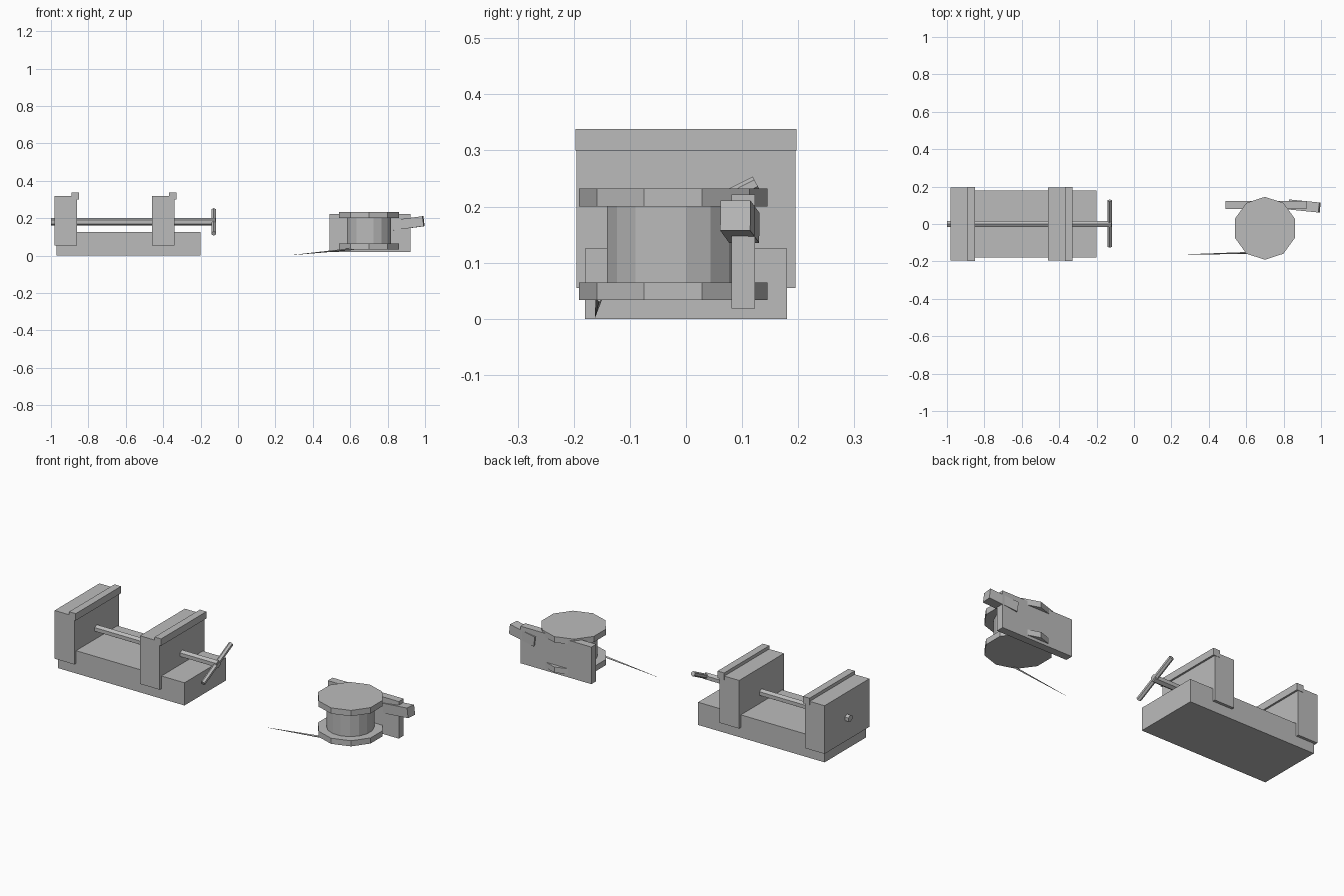
import bpy
import math
from mathutils import Vector

if "Cube" in bpy.data.objects:
    bpy.data.objects.remove(bpy.data.objects["Cube"], do_unlink=True)

# Single plain grey
GREY = (0.5, 0.5, 0.5, 1)
grey = bpy.data.materials.new("plain_grey")
grey.use_nodes = True
grey.diffuse_color = GREY
grey.node_tree.nodes["Principled BSDF"].inputs["Base Color"].default_value = GREY


def finish(name):
    ob = bpy.context.object
    ob.name = name
    ob.data.materials.append(grey)
    return ob


def box(name, lo, hi):
    lo, hi = Vector(lo), Vector(hi)
    bpy.ops.mesh.primitive_cube_add(size=1, location=(lo + hi) / 2)
    ob = finish(name)
    ob.scale = hi - lo
    return ob


def disc(name, radius, z0, z1, sides, turn=0):
    bpy.ops.mesh.primitive_cylinder_add(
        vertices=sides, radius=radius, depth=z1 - z0,
        location=(0.70, -0.023, (z0 + z1) / 2), rotation=(0, 0, turn))
    return finish(name)


def rod(name, start, end, r1, r2, sides, turn=0):
    start, end = Vector(start), Vector(end)
    bpy.ops.mesh.primitive_cone_add(
        vertices=sides, radius1=r1, radius2=r2, depth=(end - start).length,
        location=(start + end) / 2)
    ob = finish(name)
    ob.rotation_mode = 'QUATERNION'
    ob.rotation_quaternion = (end - start).to_track_quat('Z', 'Y')
    for v in ob.data.vertices:
        x, y = v.co.x, v.co.y
        v.co.x = x * math.cos(turn) - y * math.sin(turn)
        v.co.y = x * math.sin(turn) + y * math.cos(turn)
    return ob


# Vise bed and two jaws with raised lips
box("vise_bed", (-0.97, -0.18, 0), (-0.20, 0.18, 0.125))
for name, x in (("fixed_jaw", -0.98), ("sliding_jaw", -0.46)):
    box(name, (x, -0.195, 0.055), (x + 0.12, 0.195, 0.32))
    box(name + "_lip", (x + 0.09, -0.197, 0.30), (x + 0.13, 0.197, 0.338))

# Screw and its slanted turning bar
rod("vise_screw", (-1, 0, 0.18), (-0.12, 0, 0.18), 0.02, 0.02, 6)
rod("turning_bar", (-0.13, -0.12, 0.118), (-0.13, 0.125, 0.242), 0.013, 0.013, 6)

# Reel: core between two ten-sided flanges
disc("reel_core", 0.12, 0.05, 0.215, 16, math.pi / 16)
disc("lower_flange", 0.168, 0.034, 0.065, 10)
disc("upper_flange", 0.168, 0.20, 0.232, 10)

# Back plate with an angled square grip
box("reel_plate", (0.49, 0.081, 0.018), (0.922, 0.123, 0.222))
rod("reel_grip", (0.83, 0.104, 0.162), (0.992, 0.088, 0.184),
    0.038, 0.038, 4, math.pi / 4)

# Loose line end tapering to the ground
rod("loose_line", (0.62, -0.155, 0.036), (0.29, -0.162, 0.003), 0.006, 0.0005, 4)
